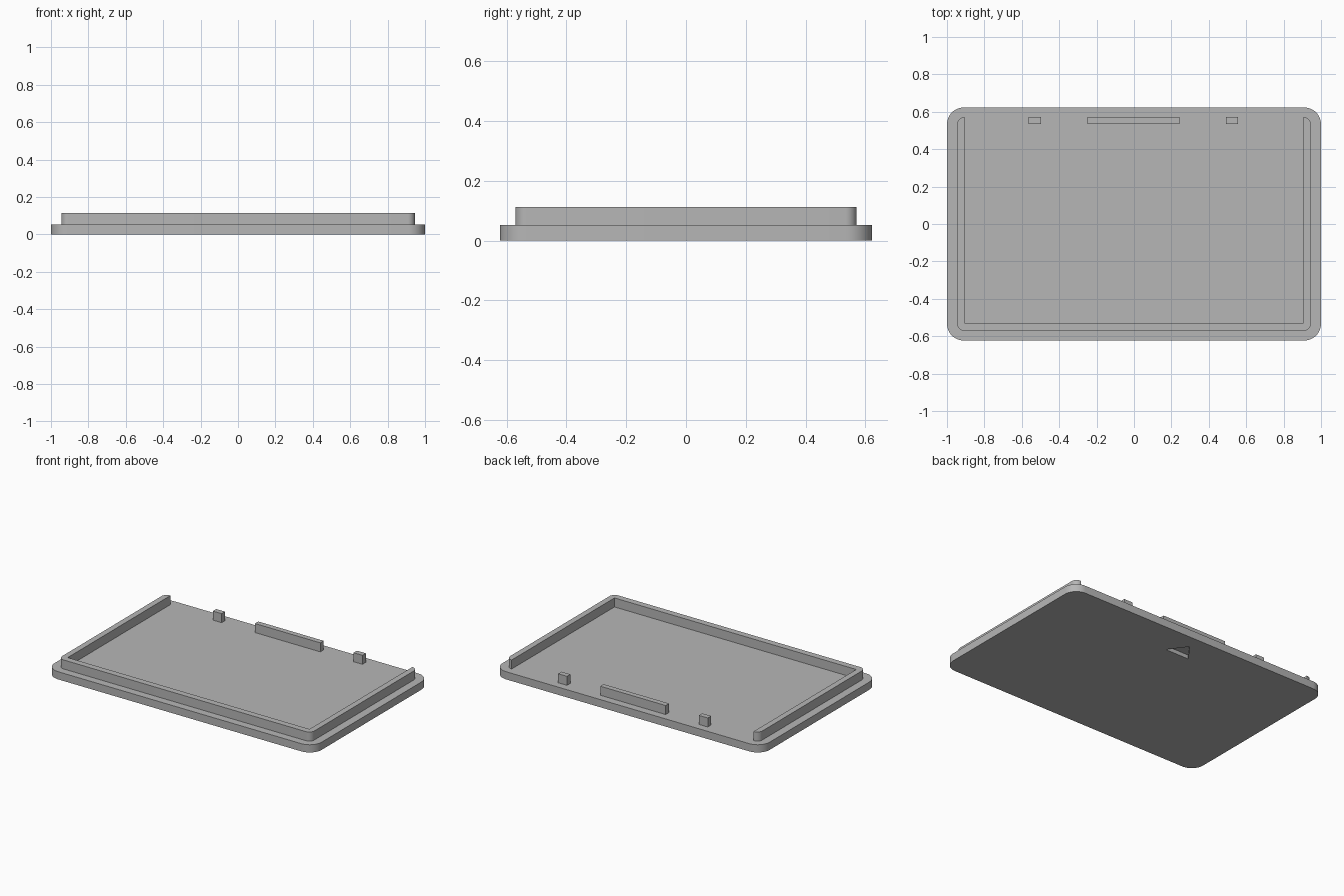
import bpy
import bmesh
from math import cos, sin, pi, radians

cube = bpy.data.objects.get("Cube")
if cube:
    bpy.data.objects.remove(cube, do_unlink=True)

grey = bpy.data.materials.new("plain grey")
grey.use_nodes = True
grey.diffuse_color = (0.47, 0.47, 0.47, 1)
grey.node_tree.nodes["Principled BSDF"].inputs["Base Color"].default_value = grey.diffuse_color

PLATE_TOP, RIM_TOP = 0.052, 0.113


def arc(cx, cy, r, start, steps=10):
    """Quarter circle, anticlockwise from the start angle in degrees."""
    return [(cx + r * cos(radians(start) + i * pi / 2 / steps),
             cy + r * sin(radians(start) + i * pi / 2 / steps)) for i in range(steps + 1)]


def rounded(w, d, r):
    """Rounded rectangle outline, starting at the back left corner."""
    x, y = w - r, d - r
    return (arc(-x, y, r, 90) + arc(-x, -y, r, 180)
            + arc(x, -y, r, 270) + arc(x, y, r, 0))


def extrude(name, outline, low, high):
    """Solid prism from an anticlockwise outline."""
    bm = bmesh.new()
    base = bm.faces.new([bm.verts.new((x, y, low)) for x, y in outline])
    new = bmesh.ops.extrude_face_region(bm, geom=[base], use_keep_orig=True)["geom"]
    tops = [v for v in new if isinstance(v, bmesh.types.BMVert)]
    bmesh.ops.translate(bm, verts=tops, vec=(0, 0, high - low))
    bmesh.ops.recalc_face_normals(bm, faces=bm.faces)
    mesh = bpy.data.meshes.new(name)
    bm.to_mesh(mesh)
    bm.free()
    mesh.materials.append(grey)
    obj = bpy.data.objects.new(name, mesh)
    bpy.context.collection.objects.link(obj)
    return obj


def smooth(obj):
    bpy.ops.object.select_all(action="DESELECT")
    obj.select_set(True)
    bpy.context.view_layer.objects.active = obj
    bpy.ops.object.shade_smooth_by_angle(angle=radians(30))


# Cover plate with a triangular arrow recess in its underside
plate = extrude("cover_plate", rounded(1.0, 0.623, 0.09), 0, PLATE_TOP)
cutter = extrude("arrow_cutter", [(-0.09, 0.41), (0.09, 0.41), (0, 0.53)], -0.05, 0.027)
cutter.hide_render = True
cut = plate.modifiers.new("arrow recess", "BOOLEAN")
cut.operation = "DIFFERENCE"
cut.solver = "EXACT"
cut.object = cutter
bpy.ops.object.select_all(action="DESELECT")
plate.select_set(True)
bpy.context.view_layer.objects.active = plate
bpy.ops.object.modifier_apply(modifier=cut.name)
bpy.data.objects.remove(cutter, do_unlink=True)
smooth(plate)

# Upright rim on three sides, open at the back
inner = [(0.905, 0.571), (0.905, -0.528), (-0.905, -0.528), (-0.905, 0.571)]
rim = extrude("rim", rounded(0.945, 0.571, 0.038) + inner, PLATE_TOP, RIM_TOP)
smooth(rim)

# Tabs along the open back edge
for name, x, half in (("right_tab", -0.53, 0.033), ("middle_tab", -0.003, 0.245),
                      ("left_tab", 0.524, 0.033)):
    extrude(name, [(x - half, 0.535), (x + half, 0.535), (x + half, 0.571),
                   (x - half, 0.571)], PLATE_TOP, RIM_TOP)
